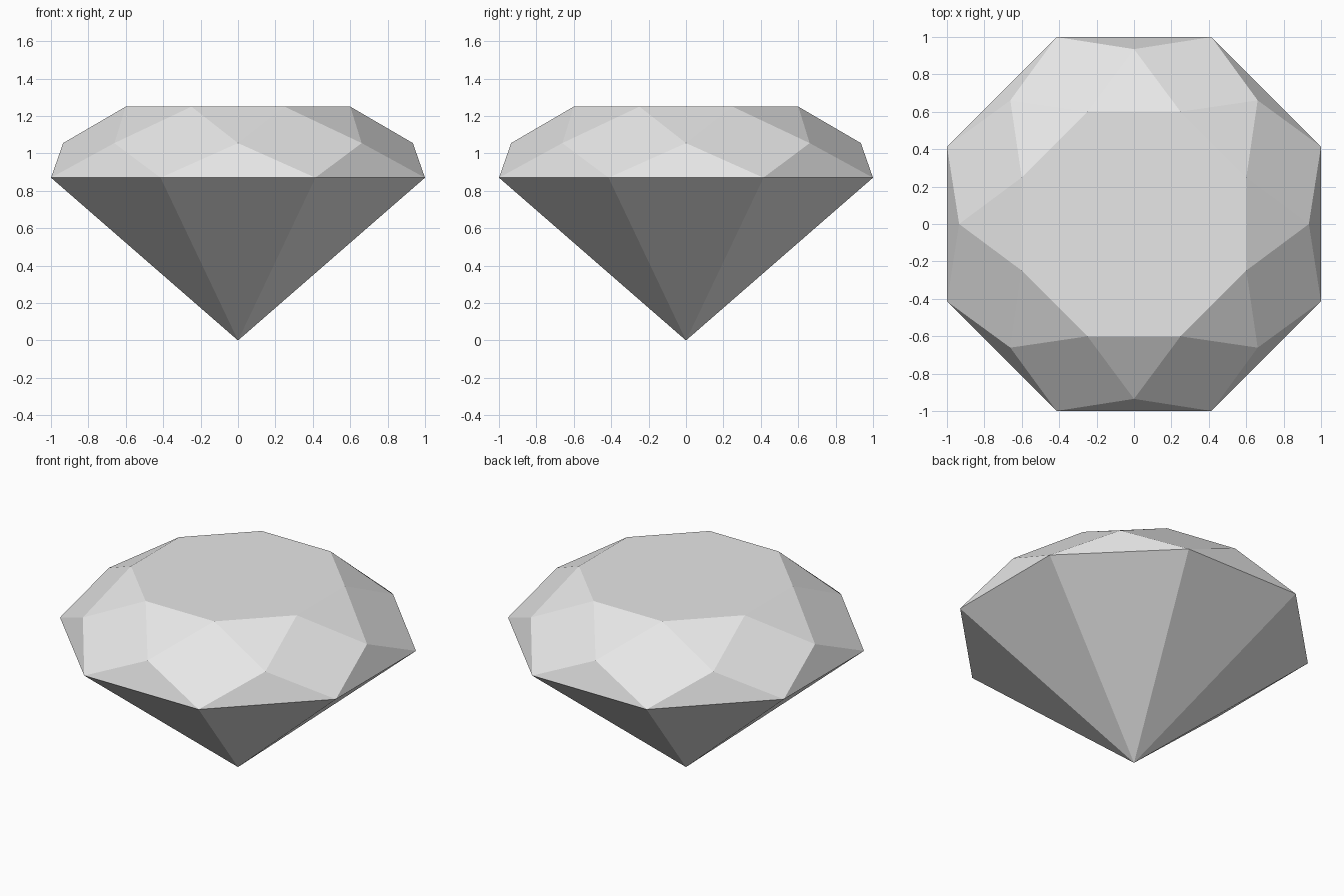
import bpy
import bmesh
from math import radians, sin, cos

cube = bpy.data.objects.get("Cube")
if cube:
    bpy.data.objects.remove(cube, do_unlink=True)

SIDES = 8
STEP = 360 / SIDES

stone = bpy.data.materials.new("pale_grey_stone")
stone.use_nodes = True
colour = (0.8, 0.8, 0.8, 1)
stone.diffuse_color = colour
stone.node_tree.nodes["Principled BSDF"].inputs["Base Color"].default_value = colour

bm = bmesh.new()


def ring(radius, z, turn):
    """Ring of vertices, turned by a fraction of one side."""
    angles = [radians((i + turn) * STEP) for i in range(SIDES)]
    return [bm.verts.new((radius * cos(a), radius * sin(a), z)) for a in angles]


girdle = ring(1.082, 0.87, 0.5)
crown = ring(0.935, 1.055, 0)
table = ring(0.65, 1.25, 0.5)
tip = bm.verts.new((0, 0, 0))

# Flat table on top
bm.faces.new(table)

for i in range(SIDES):
    j = (i + 1) % SIDES
    # Kite facet from girdle corner to table corner
    bm.faces.new((girdle[i], crown[j], table[i], crown[i]))
    # Star facet beside the table
    bm.faces.new((crown[j], table[j], table[i]))
    # Girdle facet
    bm.faces.new((girdle[i], girdle[j], crown[j]))
    # Pavilion facet down to the tip
    bm.faces.new((girdle[j], girdle[i], tip))

bmesh.ops.recalc_face_normals(bm, faces=bm.faces)
mesh = bpy.data.meshes.new("cut_gem")
bm.to_mesh(mesh)
bm.free()
mesh.materials.append(stone)

gem = bpy.data.objects.new("cut_gem", mesh)
bpy.context.collection.objects.link(gem)
